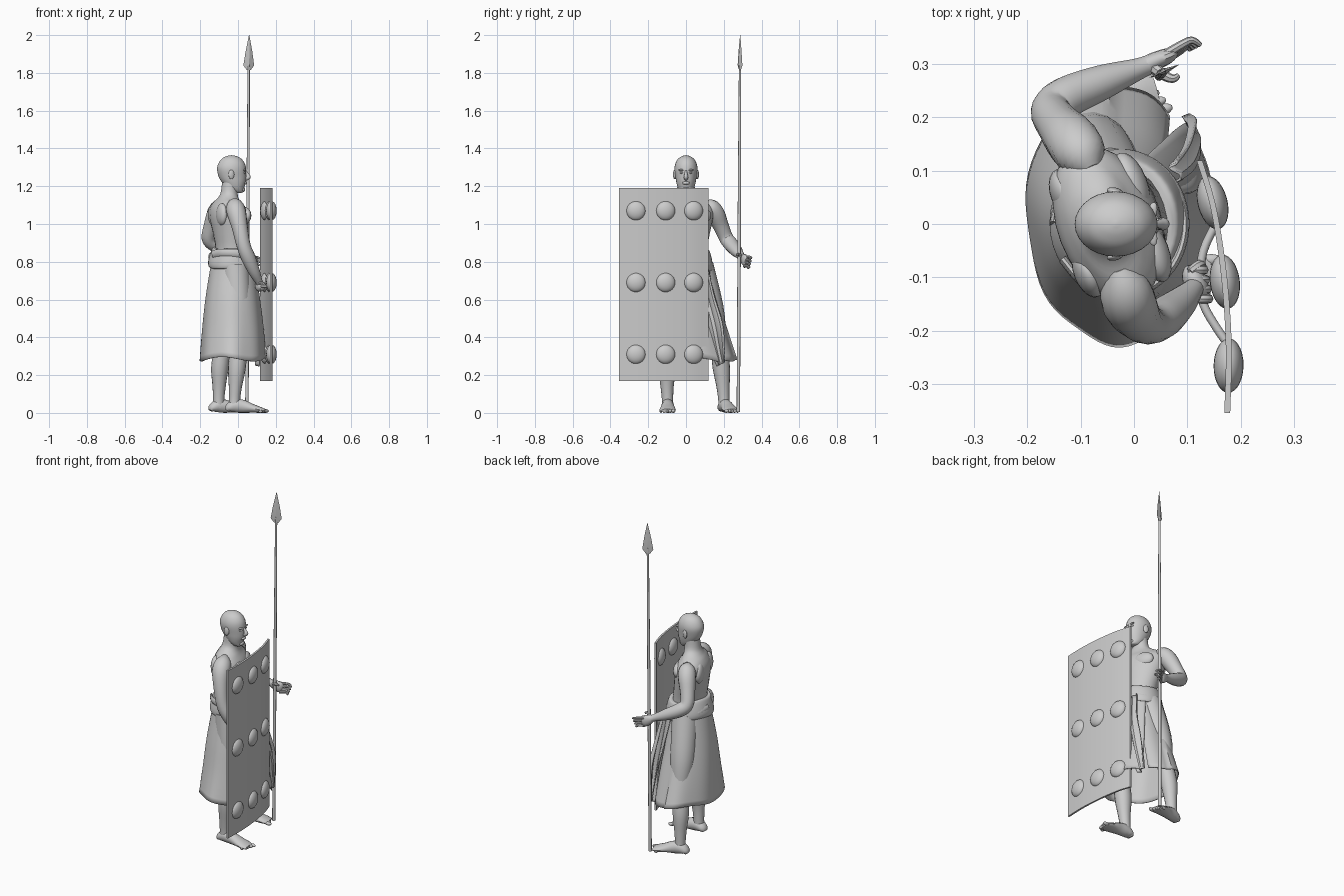
import bpy, bmesh
from math import sin, cos, pi, radians, atan2
from mathutils import Vector


def finish(name, bm, angle=40):
    bmesh.ops.recalc_face_normals(bm, faces=bm.faces)
    me = bpy.data.meshes.new(name)
    bm.to_mesh(me)
    bm.free()
    ob = bpy.data.objects.new(name, me)
    bpy.context.collection.objects.link(ob)
    bpy.ops.object.select_all(action='DESELECT')
    ob.select_set(True)
    bpy.context.view_layer.objects.active = ob
    bpy.ops.object.shade_smooth_by_angle(angle=radians(angle))
    return ob


def spline(pts, k):
    """Catmull-Rom through tuples of any length."""
    out = []
    for i in range(len(pts) - 1):
        a, b, c, d = pts[max(i - 1, 0)], pts[i], pts[i + 1], pts[min(i + 2, len(pts) - 1)]
        for j in range(k):
            t = j / k
            out.append([0.5 * (2 * q + (r - p) * t + (2 * p - 5 * q + 4 * r - s) * t * t
                               + (3 * q - p - 3 * r + s) * t ** 3) for p, q, r, s in zip(a, b, c, d)])
    return out + [list(pts[-1])]


def loft(name, rings, closed=True, angle=40):
    bm = bmesh.new()
    vs = [[bm.verts.new(p) for p in r] for r in rings]
    n = len(rings[0])
    for a, b in zip(vs, vs[1:]):
        for i in range(n if closed else n - 1):
            j = (i + 1) % n
            bm.faces.new((a[i], a[j], b[j], b[i]))
    if closed:
        bm.faces.new(vs[0])
        bm.faces.new(vs[-1])
    return finish(name, bm, angle)


def tower(name, rows, n=28, k=4, angle=40):
    """Stacked ellipses: z, cx, cy, rx, ry, turn."""
    rings = []
    for z, cx, cy, rx, ry, rot in spline(rows, k):
        c, s = cos(radians(rot)), sin(radians(rot))
        ring = []
        for i in range(n):
            u, v = rx * cos(2 * pi * i / n), ry * sin(2 * pi * i / n)
            ring.append((cx + u * c - v * s, cy + u * s + v * c, z))
        rings.append(ring)
    return loft(name, rings, angle=angle)


def tube(name, rows, ref=(1, 0, 0), n=16, k=4):
    """Limb through x, y, z, width, height."""
    rows = spline([r if len(r) == 5 else (*r, r[3]) for r in rows], k)
    rings = []
    for i, r in enumerate(rows):
        t = (Vector(rows[min(i + 1, len(rows) - 1)][:3]) - Vector(rows[max(i - 1, 0)][:3])).normalized()
        u = Vector(ref).cross(t).normalized()
        v = t.cross(u)
        rings.append([Vector(r[:3]) + u * r[3] * cos(2 * pi * q / n) + v * r[4] * sin(2 * pi * q / n)
                      for q in range(n)])
    return loft(name, rings)


def ball(name, loc, size, rot=0, seg=20):
    bm = bmesh.new()
    bmesh.ops.create_uvsphere(bm, u_segments=seg, v_segments=12, radius=1)
    ob = finish(name, bm)
    ob.location, ob.scale, ob.rotation_euler = loc, size, (0, 0, radians(rot))
    return ob


# Torso, turned so the spear shoulder sits back
tower("torso", [(.76, -.03, 0, .1, .12, 5), (.86, -.028, 0, .09, .113, 8), (.95, -.038, 0, .092, .128, 14),
                (1.03, -.047, 0, .096, .148, 20), (1.08, -.053, 0, .086, .152, 21),
                (1.115, -.056, 0, .066, .122, 21), (1.14, -.052, 0, .052, .075, 15),
                (1.17, -.046, 0, .045, .05, 5), (1.23, -.038, 0, .045, .045, 0)])
for side, x, y in (("left", -.005, .075), ("right", .035, -.05)):
    ball(side + "_chest", (x, y, 1.045), (.03, .062, .045), 21)
for side, x, y in (("left", -.128, .055), ("right", -.085, -.09)):
    ball(side + "_shoulder_blade", (x, y, 1.05), (.028, .05, .06), 21)

# Head
tower("head", [(1.165, .004, 0, .012, .015, 0), (1.17, -.004, 0, .033, .028, 0), (1.19, -.014, 0, .046, .042, 0),
               (1.22, -.022, 0, .063, .051, 0), (1.25, -.029, 0, .073, .056, 0), (1.29, -.034, 0, .077, .061, 0),
               (1.32, -.034, 0, .07, .056, 0), (1.345, -.034, 0, .052, .042, 0),
               (1.359, -.034, 0, .027, .021, 0), (1.364, -.034, 0, .003, .003, 0)])
tube("nose", [(.04, 0, 1.282, .005), (.05, 0, 1.262, .009), (.055, 0, 1.248, .012), (.04, 0, 1.238, .01)], (0, 1, 0), 12)
ball("lips", (.036, 0, 1.217), (.012, .02, .009))
ball("chin", (.024, 0, 1.183), (.014, .02, .014))
for s, side in ((1, "left"), (-1, "right")):
    ball(side + "_ear", (-.035, s * .06, 1.262), (.016, .008, .025), s * -15)
    ball(side + "_brow", (.034, s * .022, 1.285), (.009, .019, .006), s * -12)
    ball(side + "_eye", (.033, s * .022, 1.271), (.009, .011, .006))

# Arms
tube("left_arm", [(-.08, .10, 1.105, .02), (-.095, .125, 1.09, .045), (-.115, .155, 1.055, .05), (-.14, .185, .99, .042),
                  (-.155, .213, .925, .038), (-.125, .238, .893, .039), (-.06, .265, .86, .033),
                  (.005, .289, .832, .021), (.025, .297, .823, .019)], (.7, -.6, .4))
tube("right_arm", [(-.03, -.08, 1.115, .02), (-.018, -.115, 1.095, .045), (-.008, -.15, 1.06, .051),
                   (.01, -.178, .98, .042), (.03, -.188, .885, .037), (.055, -.175, .82, .038),
                   (.085, -.15, .75, .031), (.108, -.125, .70, .021), (.113, -.118, .685, .018)])

# Open hand beside the spear
tube("left_palm", [(.012, .292, .829, .016, .016), (.035, .303, .817, .017, .027), (.062, .314, .805, .015, .033),
                   (.075, .32, .80, .009, .022)], (0, 0, 1), 14)
for i in range(4):
    z, y = .825 - .016 * i, .318 - .003 * i
    tube(f"left_finger_{i}", [(.06, y, z, .009), (.088, y + .017, z, .008), (.108 - .003 * i, y + .026, z - .004, .007),
                              (.124 - .006 * i, y + .017, z - .012, .005)], (0, 0, 1), 8, 3)
tube("left_thumb", [(.03, .298, .825, .013), (.055, .279, .836, .01), (.073, .272, .838, .008), (.083, .278, .834, .005)],
     (0, 0, 1), 8, 3)

# Fist around the shield grip
ball("right_palm", (.115, -.11, .672), (.022, .036, .03), 25)
for i in range(4):
    y = -.14 + .018 * i
    x = .125 - .003 * i
    tube(f"right_finger_{i}", [(x - .015, y, .688, .008), (x + .008, y, .684, .009), (x + .014, y, .664, .009),
                               (x - .006, y, .65, .007)], (0, 1, 0), 8, 3)
tube("right_thumb", [(.105, -.09, .69, .009), (.122, -.076, .68, .009), (.13, -.078, .66, .006)], (0, 1, 0), 8, 3)

# Legs and feet
tube("right_leg", [(-.015, -.07, .78, .075), (0, -.085, .55, .07), (.005, -.098, .37, .047), (-.006, -.1, .24, .047),
                   (-.014, -.1, .14, .035), (-.018, -.098, .075, .03), (-.02, -.098, .03, .03)])
tube("left_leg", [(-.045, .07, .78, .075), (-.07, .13, .55, .07), (-.08, .17, .37, .047), (-.096, .187, .24, .046),
                  (-.1, .196, .14, .035), (-.102, .2, .075, .03), (-.102, .202, .03, .03)])
for side, heel, toe, s in (("right", Vector((-.058, -.097, 0)), Vector((.16, -.097, 0)), -1),
                           ("left", Vector((-.145, .193, 0)), Vector((.06, .247, 0)), 1)):
    d = toe - heel
    w = Vector((-d.y, d.x, 0)).normalized() * s
    foot = [(0, .012, .02, .012), (.05, .026, .03, .024), (.2, .038, .033, .036), (.4, .034, .033, .034),
            (.6, .025, .039, .024), (.8, .016, .043, .016), (.92, .011, .036, .01)]
    tube(side + "_foot", [(*(heel + d * f + Vector((0, 0, z))), a, b) for f, z, a, b in foot], (0, 0, 1))
    for i in range(5):
        p = heel + d * (.93 - .03 * i) + w * (-.03 + .0165 * i) + Vector((0, 0, .01))
        ball(f"{side}_toe_{i}", p, (.02 - .002 * i, .011 - .001 * i, .01), math_rot := atan2(d.y, d.x) * 180 / pi, 10)

# Wrap skirt: open sheet with overlapping front slit and soft folds
skirt = []
for z, cx, cy, rx, ry in spline([(.84, -.027, .002, .104, .122), (.76, -.027, .003, .121, .13),
                                 (.6, -.028, .006, .145, .166), (.44, -.027, .017, .163, .207),
                                 (.285, -.028, .025, .174, .252)], 4):
    f = (.84 - z) / .555
    row = []
    for i in range(73):
        t = i / 72
        a = radians(52) + t * radians(350 + 30 * (1 - f))
        k = 1 - .06 * (1 - t) * (t < .12) + f * .018 * sin(7 * a) - .05 * f * max(0, 1 - t * 9)
        lower = f ** 3 * (.012 * sin(3 * a + 1) - .02 * max(0, (t - .88) / .12))
        row.append((cx + rx * k * cos(a), cy + ry * k * sin(a), z + lower))
    skirt.append(row)
ob = loft("skirt", skirt, closed=False)
sol = ob.modifiers.new("thickness", 'SOLIDIFY')
sol.thickness = .005

# Hanging front fold of the wrap
fold = []
for z, x, y, w in spline([(.76, .075, .085, .03), (.6, .1, .105, .045), (.45, .112, .14, .055),
                          (.33, .105, .165, .04), (.245, .1, .185, .022)], 4):
    fold.append([(x + .012 * cos(q * 1.4), y + w * (q / 4 - 1) , z + .003 * q) for q in range(9)])
ob = loft("skirt_fold", fold, closed=False)
ob.modifiers.new("thickness", 'SOLIDIFY').thickness = .005

# Rolled waistband with a second wrap
ob = tower("waistband", [(.762, -.028, .002, .1, .11, 0), (.758, -.028, .002, .124, .134, 0),
                         (.785, -.028, .002, .13, .139, 0), (.83, -.027, .002, .12, .132, 0),
                         (.86, -.026, 0, .109, .124, 0), (.864, -.026, 0, .096, .112, 0)], n=40)
for v in ob.data.vertices:
    v.co.z += .012 * -v.co.x / .13 + .006 * sin(3 * atan2(v.co.y, v.co.x))
tube("waist_roll", [(-.027 + .122 * cos(radians(a)), .132 * sin(radians(a)), .815 + .035 * sin(radians(a + 200)), .009, .02)
                    for a in range(-150, 181, 30)], (0, 0, 1), 10)

# Curved shield plate
path = spline([(.122, .119), (.146, .04), (.162, -.05), (.172, -.14), (.177, -.24), (.174, -.354)], 4)
bm = bmesh.new()
outline = [(x + .006, y) for x, y in path] + [(x - .005, y) for x, y in reversed(path)]
face = bm.faces.new([bm.verts.new((x, y, .17)) for x, y in outline])
ext = bmesh.ops.extrude_face_region(bm, geom=[face])
bmesh.ops.translate(bm, verts=[g for g in ext['geom'] if isinstance(g, bmesh.types.BMVert)], vec=(0, 0, 1.02))
finish("shield", bm, 30)
for i, (x, y, rot) in enumerate(((.177, -.265, -1), (.17, -.108, 7), (.147, .04, 14))):
    for j, z in enumerate((.31, .69, 1.07)):
        ball(f"shield_boss_{i}_{j}", (x, y, z), (.028, .051, .051), rot, 28)
tube("shield_grip", [(.176, -.225, .67, .008), (.155, -.195, .67, .008), (.13, -.15, .67, .008), (.124, -.1, .67, .008),
                     (.13, -.05, .67, .008), (.153, 0, .67, .008)], (0, 0, 1), 10)

# Spear
tower("spear_shaft", [(.005, .047, .277, .009, .009, 0), (1.0, .052, .282, .009, .009, 0),
                      (1.85, .057, .286, .006, .006, 0)], n=12, k=1)
tower("spear_head", [(1.815, .057, .286, .012, .006, 24), (1.84, .057, .286, .031, .005, 24),
                     (1.91, .058, .286, .02, .005, 24), (2.0, .059, .287, .001, .001, 24)], n=4, k=1, angle=15)
